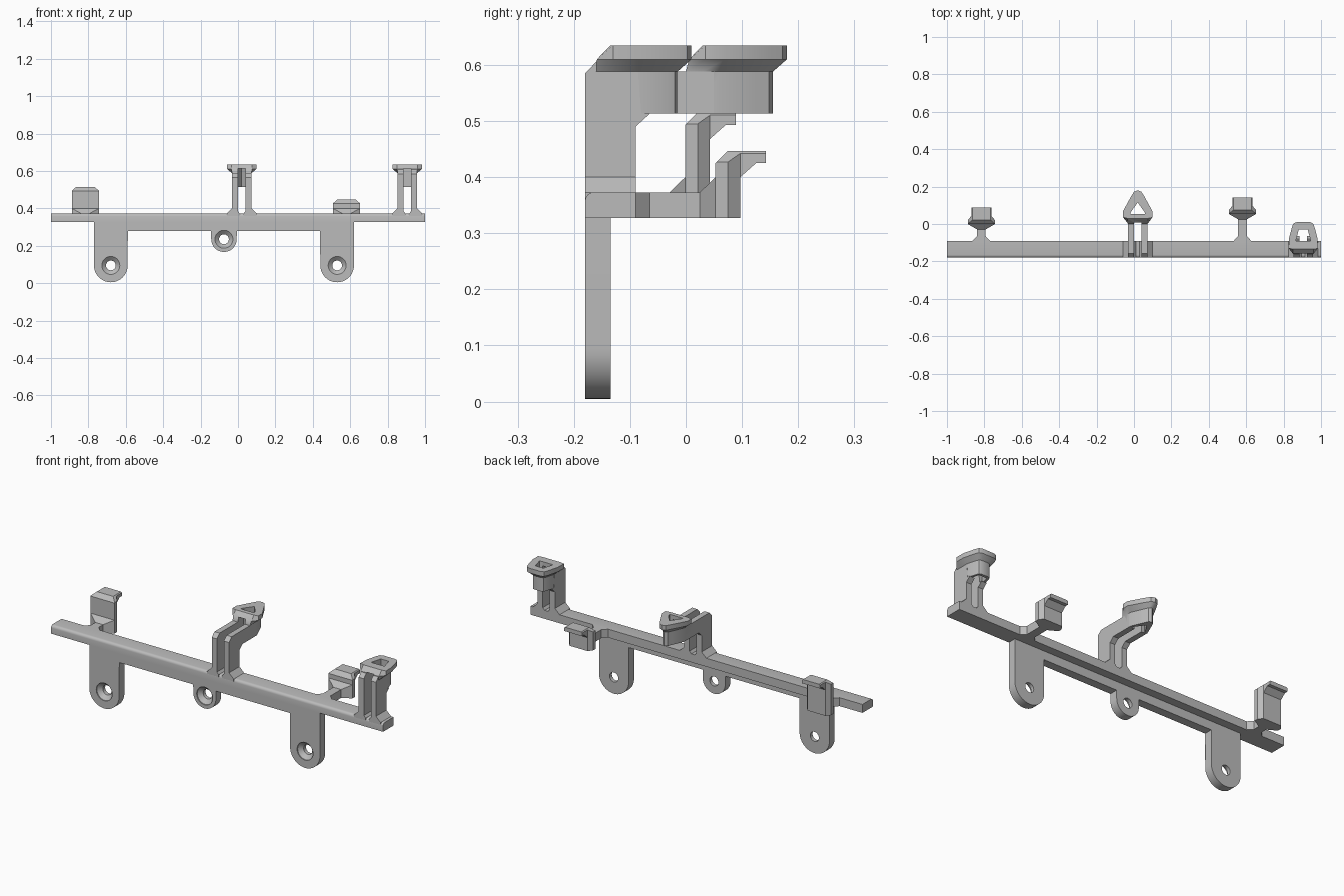
import bpy, bmesh, math
from mathutils import Vector

cube = bpy.data.objects.get("Cube")
if cube:
    bpy.data.objects.remove(cube)

GREY = bpy.data.materials.new("plain grey")
GREY.use_nodes = True
colour = (0.5, 0.5, 0.5, 1)
GREY.diffuse_color = colour
GREY.node_tree.nodes["Principled BSDF"].inputs["Base Color"].default_value = colour

FRONT, BACK = -0.18, -0.09
PLATE_BACK = -0.135


def finish(bm, name):
    bmesh.ops.recalc_face_normals(bm, faces=bm.faces)
    mesh = bpy.data.meshes.new(name)
    bm.to_mesh(mesh)
    bm.free()
    ob = bpy.data.objects.new(name, mesh)
    bpy.context.collection.objects.link(ob)
    mesh.materials.append(GREY)
    return ob


def loft(name, rings, edge_test=None, radius=0.015):
    """Skin a list of equal 3D rings; round the edges that pass edge_test."""
    bm = bmesh.new()
    rows = [[bm.verts.new(p) for p in ring] for ring in rings]
    n = len(rows[0])
    for a, b in zip(rows, rows[1:]):
        for i in range(n):
            j = (i + 1) % n
            bm.faces.new((a[i], a[j], b[j], b[i]))
    bm.faces.new(rows[0])
    bm.faces.new(rows[-1])
    if edge_test:
        edges = [e for e in bm.edges if all(edge_test(v.co) for v in e.verts)]
        bmesh.ops.bevel(bm, geom=edges, offset=radius, segments=4,
                        profile=0.5, affect='EDGES', clamp_overlap=True)
    return finish(bm, name)


def prism(name, pts, axis, lo, hi, edge_test=None):
    """Extrude a 2D outline along an axis."""
    place = {'X': lambda p, t: (t, p[0], p[1]),
             'Y': lambda p, t: (p[0], t, p[1]),
             'Z': lambda p, t: (p[0], p[1], t)}[axis]
    return loft(name, [[place(p, t) for p in pts] for t in (lo, hi)], edge_test)


def mirrored(half, cx=0):
    return ([(cx + x, y) for x, y in half]
            + [(cx - x, y) for x, y in reversed(half) if x > 0])


def boolean(ob, cutter, op):
    mod = ob.modifiers.new(op.lower(), 'BOOLEAN')
    mod.operation, mod.object, mod.solver = op, cutter, 'EXACT'
    bpy.context.view_layer.objects.active = ob
    bpy.ops.object.modifier_apply(modifier=mod.name)
    bpy.data.objects.remove(cutter)


def smooth(ob):
    bpy.ops.object.select_all(action='DESELECT')
    ob.select_set(True)
    bpy.context.view_layer.objects.active = ob
    bpy.ops.object.shade_smooth_by_angle(angle=math.radians(35))


# Main rail with a rounded upper front edge
rail = prism("rail", [(FRONT, 0.327), (BACK, 0.327), (BACK, 0.373), (FRONT, 0.373)],
             'X', -1, 1, lambda c: c.y < FRONT + 0.001 and c.z > 0.37)
smooth(rail)

# Mounting plate: a strip with two long tabs and one short tab
tabs = [(-0.68, 0.095, 0.09), (-0.075, 0.235, 0.068), (0.53, 0.095, 0.09)]
outline = [(-0.77, 0.35)]
for i, (cx, cz, r) in enumerate(tabs):
    if i > 0:
        outline.append((cx - r, 0.28))
    for k in range(25):
        a = math.pi * (1 + k / 24)
        outline.append((cx + r * math.cos(a), cz + r * math.sin(a)))
    if i < 2:
        outline.append((cx + r, 0.28))
outline.append((0.62, 0.35))
plate = prism("mounting_plate", outline, 'Y', FRONT, PLATE_BACK,
              lambda c: c.y < FRONT + 0.001 and c.z < 0.34)

# Countersunk screw holes
for cx, cz, r in tabs:
    profile = [(FRONT - 0.01, 0.048), (FRONT + 0.005, 0.048),
               (FRONT + 0.025, 0.026), (PLATE_BACK + 0.01, 0.026)]
    rings = [[(cx + rad * math.cos(k * math.pi / 16), y,
               cz + rad * math.sin(k * math.pi / 16)) for k in range(32)]
             for y, rad in profile]
    boolean(plate, loft("hole_cutter", rings), 'DIFFERENCE')
smooth(plate)


# Rear hooks: side profile trimmed by a plan and a front outline
def hook(name, cx, dy, dz):
    top = 0.447 + dz
    side = [(-0.1, 0.327), (0.097 + dy, 0.327), (0.097 + dy, top - 0.047),
            (0.125 + dy, top - 0.022), (0.143 + dy, top - 0.022), (0.143 + dy, top),
            (0.075 + dy, top), (0.053 + dy, top - 0.022), (0.053 + dy, 0.4),
            (0.025 + dy, 0.373), (-0.1, 0.373)]
    plan = [(0.047, -0.1), (0.047, BACK), (0.023, -0.065), (0.023, 0.025 + dy),
            (0.072, 0.053 + dy), (0.072, 0.075 + dy), (0.054, 0.097 + dy),
            (0.054, 0.16 + dy)]
    front = [(0.08, 0.3), (0.08, top - 0.027), (0.043, top + 0.005)]
    ob = prism(name, side, 'X', cx - 0.1, cx + 0.1)
    boolean(ob, prism("plan_cutter", mirrored(plan, cx), 'Z', 0.2, 0.7), 'INTERSECT')
    boolean(ob, prism("front_cutter", mirrored(front, cx), 'Y', -0.3, 0.3), 'INTERSECT')


hook("right_hook", -0.816, -0.054, 0.068)
hook("left_hook", 0.58, 0, 0)


# Forked posts: two fins with flared feet carrying a hollow capped head
def post(name, cx, fin, body, mid, top, hole):
    for sign, label in ((-1, "right"), (1, "left")):
        a, b = sorted((cx + sign * 0.021, cx + sign * 0.052))
        prism(f"{name}_{label}_fin", fin, 'X', a, b)
        foot = [(0.01, 0.36), (0.01, 0.373), (0.021, 0.385), (0.052, 0.4),
                (0.08, 0.373), (0.08, 0.36)]
        prism(f"{name}_{label}_foot", [(cx + sign * x, z) for x, z in foot],
              'Y', FRONT, BACK)
    levels = [(body, 0.513), (body, 0.588), (mid, 0.61), (top, 0.635)]
    head = loft(f"{name}_head", [[(x, y, z) for x, y in mirrored(half, cx)]
                                 for half, z in levels])
    boolean(head, prism("hole_cutter", mirrored(hole, cx), 'Z', 0.4, 0.7), 'DIFFERENCE')
    y0, y1 = body[0][1] - 0.05, hole[0][1] + 0.01
    slot = [(0.021, y0), (0.021, y1)]
    boolean(head, prism("slot_cutter", mirrored(slot, cx), 'Z', 0.4, 0.612), 'DIFFERENCE')
    smooth(head)


lower = [(-0.065, 0.513), (BACK, 0.49), (BACK, 0.36), (FRONT, 0.36)]

# End post with a blunt head
end_cap = [(0.078, -0.13), (0.077, -0.08), (0.06, -0.015), (0.052, 0.003), (0.036, 0.01)]
post("end_post", 0.905,
     lower + [(FRONT, 0.585), (PLATE_BACK, 0.632), (-0.09, 0.632), (-0.08, 0.513)],
     [(0.052, -0.16), (0.052, -0.12), (0.051, -0.08), (0.038, -0.033),
      (0.032, -0.02), (0.02, -0.015)],
     [(0.055, -0.159)] + end_cap,
     [(0.055, PLATE_BACK)] + end_cap,
     [(0.04, -0.09), (0.024, -0.03)])

# Middle post with a long arm and a pointed head
mid_cap = [(0.078, 0.035), (0.078, 0.07), (0.034, 0.15), (0.02, 0.172), (0, 0.18)]
post("middle_post", 0.02,
     lower + [(FRONT, 0.565), (-0.157, 0.588), (0, 0.588), (0.02, 0.605),
              (0.05, 0.605), (0.05, 0.513)],
     [(0.052, 0), (0.052, 0.03), (0.052, 0.06), (0.024, 0.125), (0.014, 0.148),
      (0, 0.155)],
     [(0.055, 0.006)] + mid_cap,
     [(0.055, 0.03)] + mid_cap,
     [(0.04, 0.053), (0.036, 0.065), (0, 0.115)])
